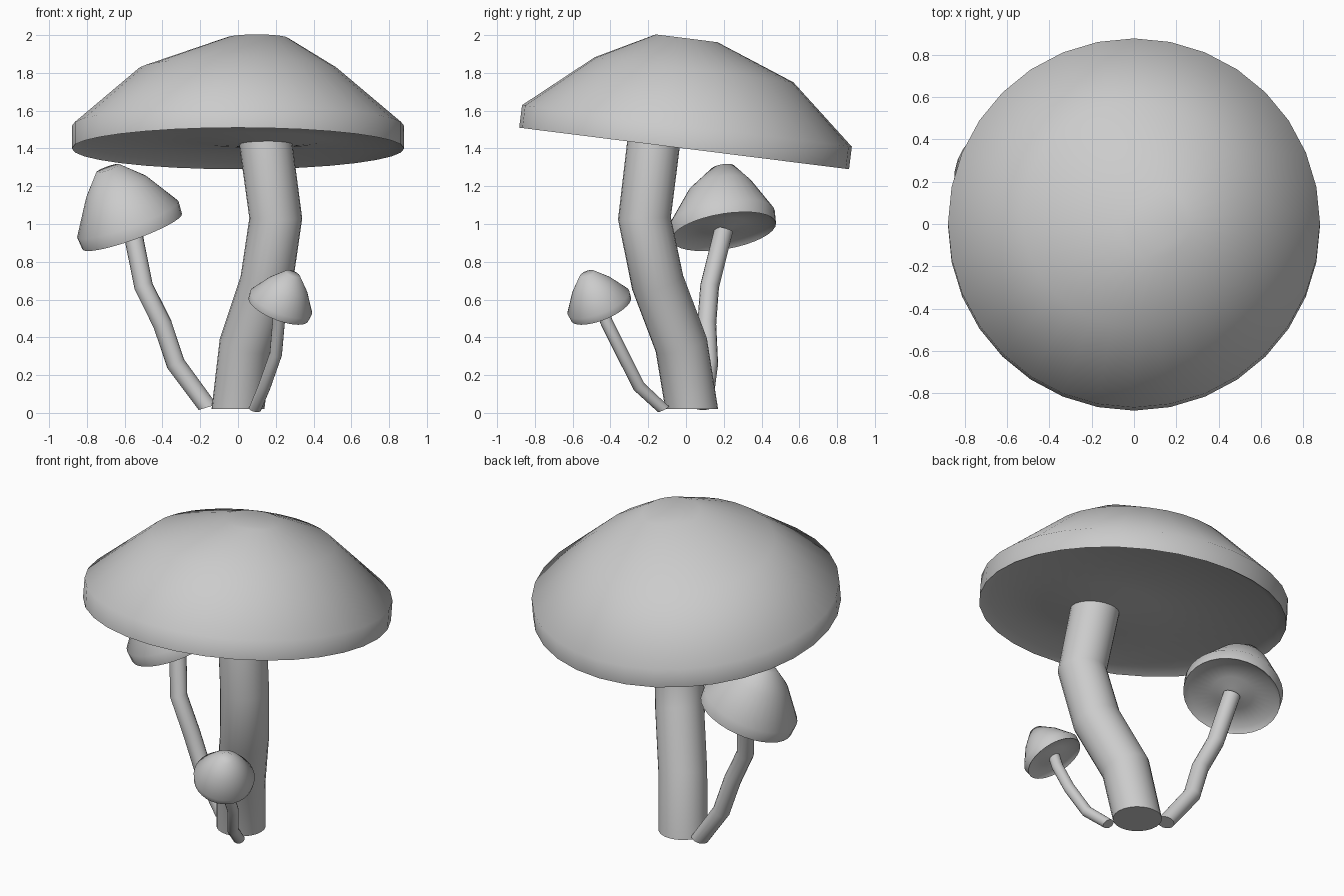
import bpy, bmesh, math
from mathutils import Vector

cube = bpy.data.objects.get("Cube")
if cube:
    bpy.data.objects.remove(cube, do_unlink=True)

grey = bpy.data.materials.new("pale_grey")
grey.use_nodes = True
grey.diffuse_color = (0.6, 0.6, 0.6, 1)
grey.node_tree.nodes["Principled BSDF"].inputs["Base Color"].default_value = (0.6, 0.6, 0.6, 1)


def loft(name, rings, sides):
    """Skin a list of (centre, normal, radius) circles and close both ends."""
    bm = bmesh.new()
    loops = []
    for centre, normal, radius in rings:
        turn = Vector((0, 0, 1)).rotation_difference(normal)
        loop = []
        for i in range(sides):
            a = math.tau * i / sides
            p = Vector((math.cos(a), math.sin(a), 0)) * radius
            loop.append(bm.verts.new(centre + turn @ p))
        loops.append(loop)
    for low, high in zip(loops, loops[1:]):
        for i in range(sides):
            j = (i + 1) % sides
            bm.faces.new((low[i], low[j], high[j], high[i]))
    bm.faces.new(loops[0][::-1])
    bm.faces.new(loops[-1])
    bmesh.ops.recalc_face_normals(bm, faces=bm.faces)
    mesh = bpy.data.meshes.new(name)
    bm.to_mesh(mesh)
    bm.free()
    mesh.materials.append(grey)
    obj = bpy.data.objects.new(name, mesh)
    bpy.context.collection.objects.link(obj)
    bpy.ops.object.select_all(action='DESELECT')
    obj.select_set(True)
    bpy.context.view_layer.objects.active = obj
    bpy.ops.object.shade_smooth_by_angle(angle=math.radians(60))


def stem(name, path, radius, base_dir, sides):
    """Bent tube whose joints are cut along the bisecting planes."""
    pts = [Vector(p) for p in path]
    rings = []
    for i, p in enumerate(pts):
        ahead = (pts[min(i + 1, len(pts) - 1)] - p).normalized()
        behind = (p - pts[max(i - 1, 0)]).normalized()
        normal = Vector(base_dir) if i == 0 else ahead + behind
        rings.append((p, normal.normalized(), radius))
    loft(name, rings, sides)


def cap(name, centre, axis, profile, sides=32):
    """Tilted cap; profile rows are radius, height and sideways shift."""
    axis = Vector(axis).normalized()
    turn = Vector((0, 0, 1)).rotation_difference(axis)
    rings = [(Vector(centre) + turn @ Vector((dx, dy, h)), axis, r)
             for r, h, dx, dy in profile]
    loft(name, rings, sides)


# Large mushroom
stem("large_stem",
     [(0, 0.03, 0.02), (0.04, -0.025, 0.36), (0.15, -0.15, 0.69),
      (0.2, -0.22, 1.03), (0.145, -0.17, 1.44)], 0.14, (0, 0, 1), 24)
cap("large_cap", (0, -0.01, 1.4), (0, 0.126, 1),
    [(0.14, 0, 0.14, -0.16), (0.34, 0.025, 0.12, -0.14), (0.82, 0.03, 0, 0),
     (0.88, 0, 0, 0), (0.88, 0.12, 0, 0), (0.53, 0.42, 0, 0),
     (0.165, 0.58, 0.1, -0.06)])

# Medium mushroom
stem("medium_stem",
     [(-0.16, 0.09, 0.03), (-0.33, 0.12, 0.26), (-0.4, 0.11, 0.47),
      (-0.5, 0.125, 0.67), (-0.56, 0.2, 0.97)], 0.05, (-0.3, 0, 1), 16)
cap("medium_cap", (-0.56, 0.2, 0.96), (-0.36, -0.17, 1),
    [(0.05, 0.01, 0, 0), (0.12, 0.03, 0, 0), (0.25, 0.025, 0, 0),
     (0.28, 0, 0, 0), (0.285, 0.07, 0, 0), (0.17, 0.25, 0, 0.02),
     (0.065, 0.355, -0.01, 0.05)])

# Small mushroom
stem("small_stem",
     [(0.09, -0.12, 0.02), (0.14, -0.25, 0.14), (0.2, -0.335, 0.31),
      (0.215, -0.42, 0.48), (0.215, -0.45, 0.56)], 0.033, (0.2, -0.5, 1), 16)
cap("small_cap", (0.215, -0.45, 0.55), (0.4, -0.4, 1),
    [(0.033, 0.005, 0, 0), (0.08, 0.02, 0, 0), (0.15, 0.015, 0, 0),
     (0.17, 0, 0, 0), (0.175, 0.04, 0, 0), (0.11, 0.14, 0, 0),
     (0.04, 0.215, 0, 0)])
